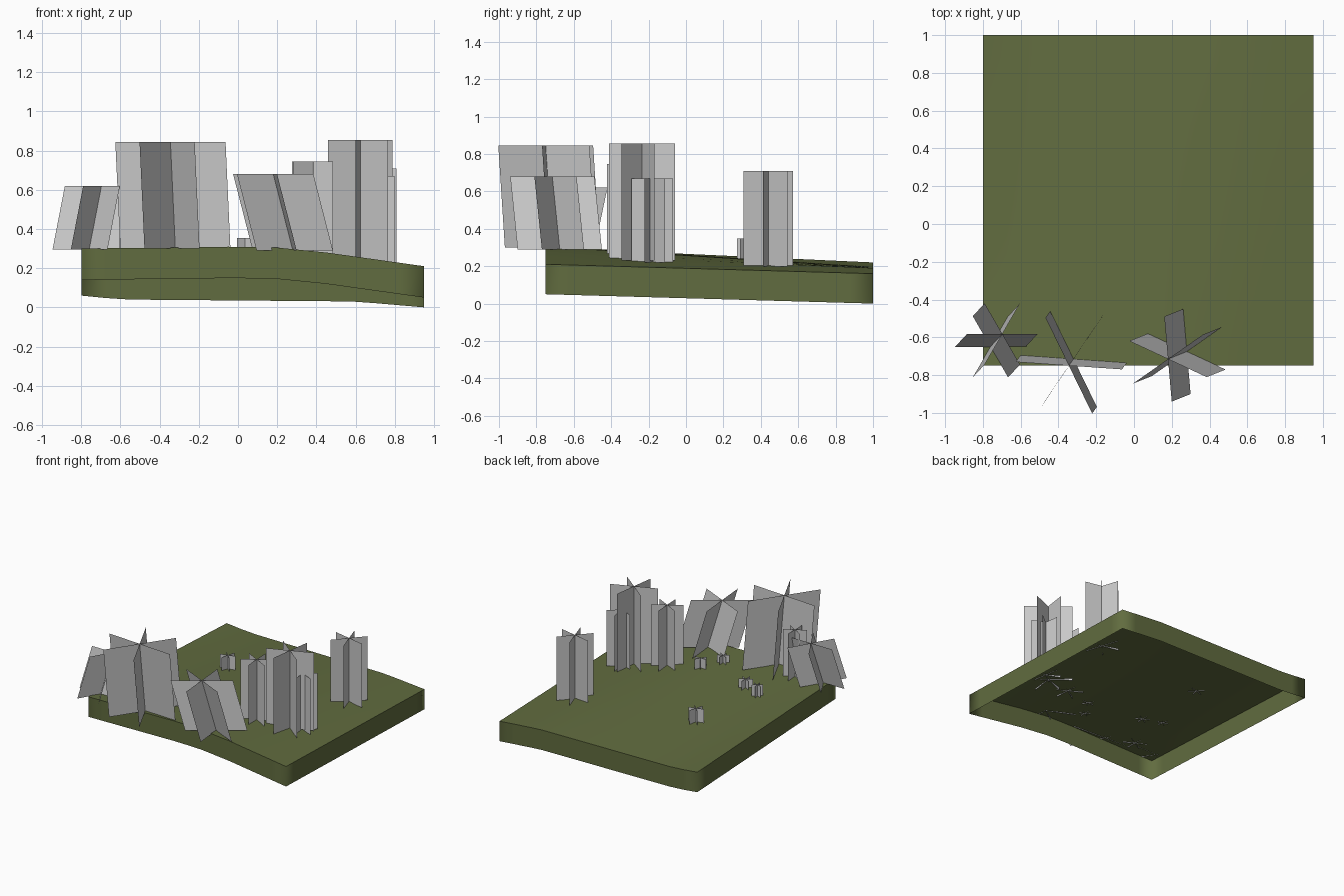
import bpy, bmesh, math
from mathutils import Vector

cube = bpy.data.objects.get("Cube")
if cube:
    bpy.data.objects.remove(cube)


def make_material(name, rgb):
    mat = bpy.data.materials.new(name)
    mat.use_nodes = True
    mat.diffuse_color = (*rgb, 1)
    mat.node_tree.nodes["Principled BSDF"].inputs["Base Color"].default_value = (*rgb, 1)
    return mat


grass = make_material("moss_green", (0.12, 0.15, 0.05))
grey = make_material("pale_grey", (0.6, 0.6, 0.6))


def add_object(name, bm, mat):
    mesh = bpy.data.meshes.new(name)
    bm.to_mesh(mesh)
    bm.free()
    mesh.materials.append(mat)
    obj = bpy.data.objects.new(name, mesh)
    bpy.context.collection.objects.link(obj)
    return obj


# Rolling ground: blend a front and a back edge profile
FRONT_EDGE = [(-0.8, 0.3), (-0.4, 0.305), (0, 0.31), (0.2, 0.305), (0.45, 0.28), (0.95, 0.21)]
BACK_EDGE = [(-0.8, 0.22), (-0.6, 0.2), (0, 0.195), (0.6, 0.19), (0.95, 0.16)]
SKIRT = 0.16


def height_on(profile, x):
    for (x0, z0), (x1, z1) in zip(profile, profile[1:]):
        if x <= x1 + 1e-5:
            return z0 + (z1 - z0) * (x - x0) / (x1 - x0)
    return profile[-1][1]


def ground_height(x, y):
    t = (y + 0.75) / 1.75
    return height_on(FRONT_EDGE, x) * (1 - t) + height_on(BACK_EDGE, x) * t


bm = bmesh.new()
bmesh.ops.create_grid(bm, x_segments=14, y_segments=14, size=0.875)
for v in bm.verts:
    v.co.x += 0.075
    v.co.y += 0.125
    v.co.z = ground_height(v.co.x, v.co.y)
for f in bm.faces:
    f.smooth = True

# Open skirt hanging from the ground's border
border = [e for e in bm.edges if e.is_boundary]
skirt = bmesh.ops.extrude_edge_only(bm, edges=border)["geom"]
for v in skirt:
    if isinstance(v, bmesh.types.BMVert):
        v.co.z -= SKIRT
bmesh.ops.recalc_face_normals(bm, faces=bm.faces)
for e in border:
    e.smooth = False
add_object("ground", bm, grass)


# Plants: three upright cards crossing at a shared axis, sheared where they lean
def crossed_cards(name, x, y, radius, angle, top, base=None, lean=(0, 0)):
    if base is None:
        base = ground_height(x, y) - 0.005
    low, high = Vector((x, y, base)), Vector((x + lean[0], y + lean[1], top))
    bm = bmesh.new()
    for k in range(3):
        a = math.radians(angle + 60 * k)
        arm = Vector((math.cos(a), math.sin(a), 0)) * radius
        corners = (low - arm, low + arm, high + arm, high - arm)
        bm.faces.new([bm.verts.new(c) for c in corners])
    add_object(name, bm, grey)


# Large leaning trees along the front edge
crossed_cards("leaning_tree_right", -0.76, -0.65, 0.187, 0, 0.62, 0.295, (0.063, 0.068))
crossed_cards("leaning_tree_middle", -0.32, -0.715, 0.282, -4, 0.845, 0.3, (-0.025, -0.035))
crossed_cards("leaning_tree_left", 0.28, -0.675, 0.226, -25, 0.68, 0.29, (-0.1, -0.04))

# Upright trees
crossed_cards("back_tree", 0.675, 0.44, 0.138, -12, 0.71)
crossed_cards("tall_tree", 0.625, -0.235, 0.178, -38, 0.855)
crossed_cards("side_tree", 0.695, -0.18, 0.112, -22, 0.67)
crossed_cards("inner_tree", 0.38, -0.305, 0.117, -27, 0.745)
crossed_cards("young_tree", -0.53, -0.62, 0.088, -30, 0.67)

# Small shrubs: x, y, radius, angle, height
SHRUBS = [(-0.32, 0.33, 0.06, 15, 0.11), (-0.47, -0.23, 0.042, 40, 0.09),
          (-0.325, -0.29, 0.052, -30, 0.07), (0.13, -0.37, 0.048, 0, 0.08),
          (0.035, -0.52, 0.045, -30, 0.06)]
for i, (x, y, radius, angle, height) in enumerate(SHRUBS, 1):
    crossed_cards(f"shrub_{i}", x, y, radius, angle, ground_height(x, y) + height)
